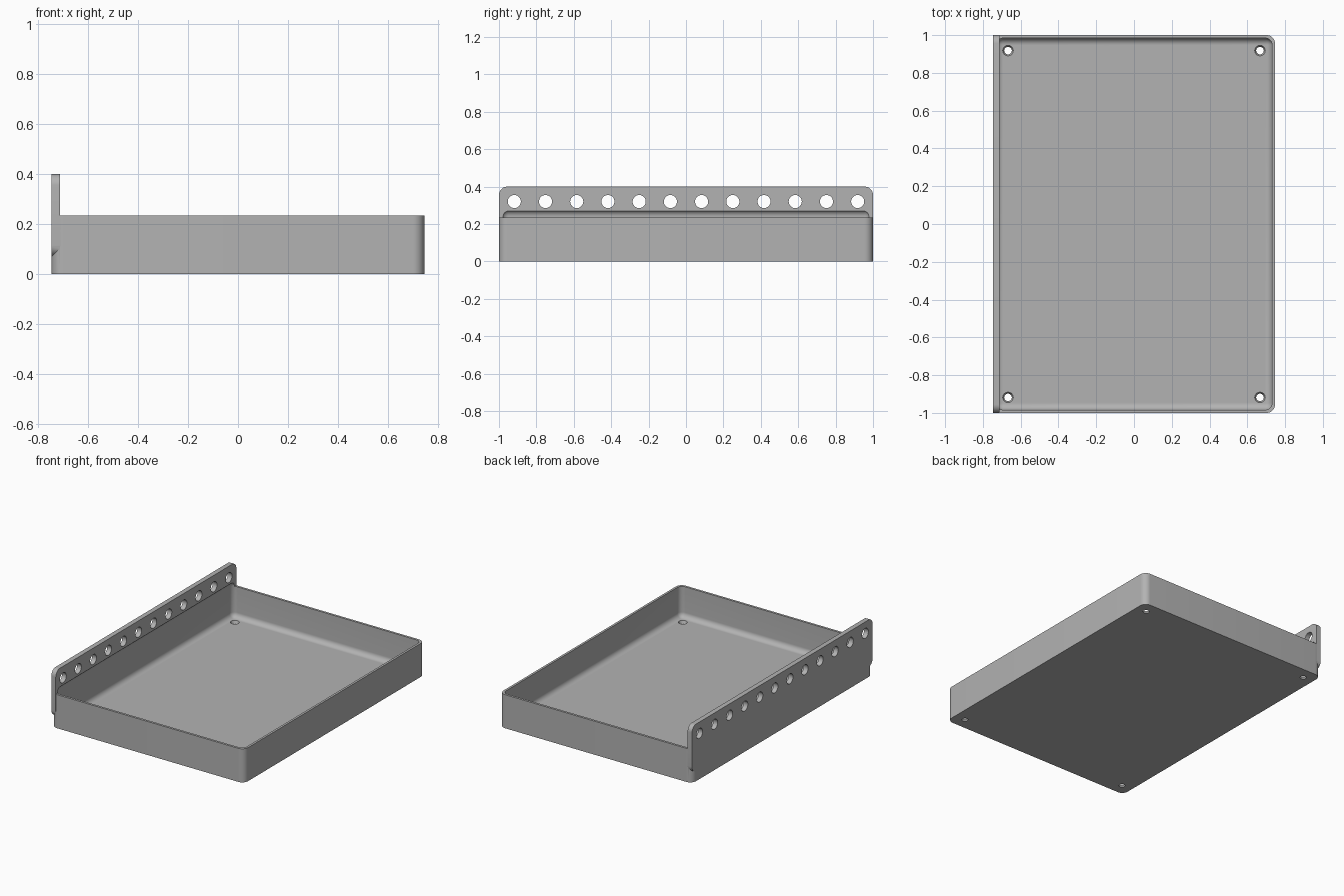
import bpy, bmesh, math
from mathutils import Vector, Matrix

cube = bpy.data.objects.get("Cube")
if cube:
    bpy.data.objects.remove(cube, do_unlink=True)

grey = bpy.data.materials.new("plain grey")
grey.use_nodes = True
colour = (0.45, 0.45, 0.45, 1)
grey.diffuse_color = colour
grey.node_tree.nodes["Principled BSDF"].inputs["Base Color"].default_value = colour

X, Y = 0.747, 1.0      # half width and half length
RIM, TOP = 0.235, 0.4  # rim and rail heights
R = 0.045              # outer corner radius


def finish(name, bm):
    bmesh.ops.recalc_face_normals(bm, faces=bm.faces)
    mesh = bpy.data.meshes.new(name)
    bm.to_mesh(mesh)
    bm.free()
    mesh.materials.append(grey)
    obj = bpy.data.objects.new(name, mesh)
    bpy.context.collection.objects.link(obj)
    return obj


def rounded_box(name, lo, hi, radius, axis=None):
    """Box with rounded edges: all of them, or only those along one axis."""
    lo, hi = Vector(lo), Vector(hi)
    bm = bmesh.new()
    bmesh.ops.create_cube(bm, size=1)
    for v in bm.verts:
        v.co = (lo + hi) / 2 + v.co * (hi - lo)
    edges = [e for e in bm.edges if axis is None
             or abs((e.verts[0].co - e.verts[1].co)[axis]) > 1e-5]
    bmesh.ops.bevel(bm, geom=edges, offset=radius, segments=10,
                    profile=0.5, affect='EDGES')
    return finish(name, bm)


def pins(name, places, r1, r2, depth, turn):
    """Row of round cutters."""
    bm = bmesh.new()
    for p in places:
        bmesh.ops.create_cone(bm, cap_ends=True, segments=32, radius1=r1, radius2=r2,
                              depth=depth, matrix=Matrix.Translation(p) @ turn)
    return finish(name, bm)


def boolean(obj, other, operation):
    mod = obj.modifiers.new(operation.title(), 'BOOLEAN')
    mod.object, mod.operation, mod.solver = other, operation, 'EXACT'
    bpy.context.view_layer.objects.active = obj
    bpy.ops.object.modifier_apply(modifier=mod.name)
    bpy.data.objects.remove(other, do_unlink=True)


# Tray body joined to the tall mounting rail
tray = rounded_box("tray_with_rail", (-X, -Y, 0), (X, Y, RIM), R, axis=2)
rail = rounded_box("rail", (-X, -Y, 0.07), (-X + 0.034, Y, TOP), R, axis=0)
boolean(tray, rail, 'UNION')

# Hollow with soft edges, reaching slightly into the rail
hollow = rounded_box("hollow", (-X + 0.018, -Y + 0.016, 0.02),
                     (X - 0.016, Y - 0.016, 0.276), 0.036)
boolean(tray, hollow, 'DIFFERENCE')

# Row of holes along the rail
holes = [Vector((-X, -0.918 + i * 1.836 / 11, 0.32)) for i in range(12)]
boolean(tray, pins("rail_holes", holes, 0.035, 0.035, 0.2,
                   Matrix.Rotation(math.pi / 2, 4, 'Y')), 'DIFFERENCE')

# Tapered screw holes in the floor corners
corners = [Vector((sx * 0.667, sy * 0.918, 0.01)) for sx in (-1, 1) for sy in (-1, 1)]
boolean(tray, pins("floor_holes", corners, 0.018, 0.03, 0.03, Matrix()), 'DIFFERENCE')

bpy.ops.object.select_all(action='DESELECT')
tray.select_set(True)
bpy.context.view_layer.objects.active = tray
bpy.ops.object.shade_smooth_by_angle(angle=math.radians(30))
